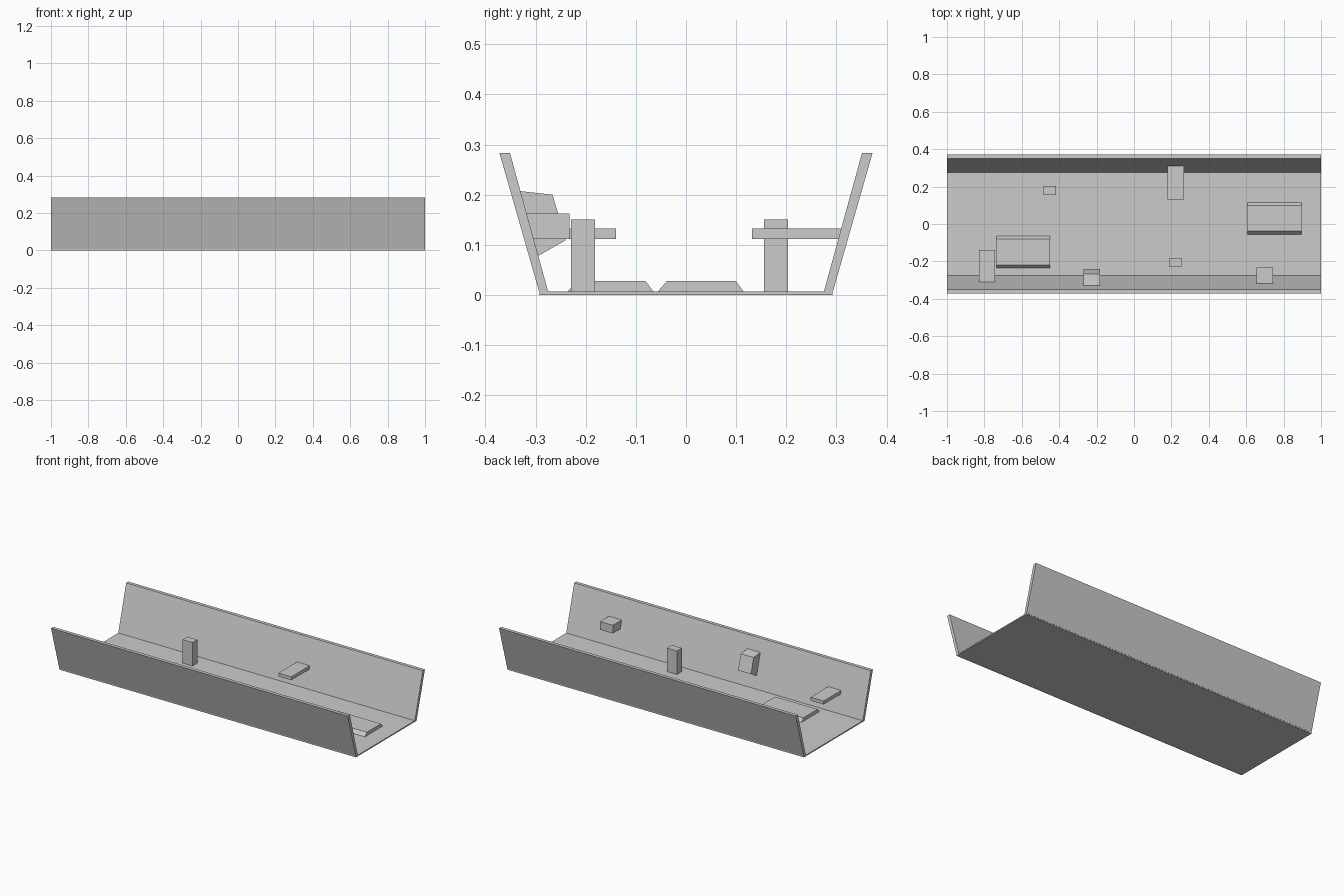
import bpy, bmesh

if "Cube" in bpy.data.objects:
    bpy.data.objects.remove(bpy.data.objects["Cube"])


def extrude_x(name, profile, x0, x1):
    """Solid made from a (y, z) profile swept between x0 and x1."""
    bm = bmesh.new()
    face = bm.faces.new([bm.verts.new((x0, y, z)) for y, z in profile])
    ext = bmesh.ops.extrude_face_region(bm, geom=[face])
    moved = [v for v in ext["geom"] if isinstance(v, bmesh.types.BMVert)]
    bmesh.ops.translate(bm, verts=moved, vec=(x1 - x0, 0, 0))
    bmesh.ops.recalc_face_normals(bm, faces=bm.faces)
    mesh = bpy.data.meshes.new(name)
    bm.to_mesh(mesh)
    bm.free()
    ob = bpy.data.objects.new(name, mesh)
    bpy.context.collection.objects.link(ob)
    return ob


def wall_y(z):
    """Inner wall surface distance from the centre at height z."""
    return 0.275 + (z - 0.007) * (0.351 - 0.275) / 0.276


def rect(y0, y1, z0, z1):
    return [(y0, z0), (y1, z0), (y1, z1), (y0, z1)]


def wall_block(side, y, z0, z1):
    """Horizontal block reaching from the sloped wall to |y|."""
    return [(side * a, z) for a, z in
            ((wall_y(z0), z0), (y, z0), (y, z1), (wall_y(z1), z1))]


FLOOR = 0.007

# Trench floor and two leaning walls
extrude_x("trench_floor", rect(-0.292, 0.292, 0, FLOOR), -1, 1)
for side, label in ((-1, "front"), (1, "back")):
    profile = [(0.275, FLOOR), (0.293, FLOOR), (0.372, 0.283), (0.351, 0.283)]
    extrude_x(label + "_wall", [(side * y, z) for y, z in profile], -1, 1)

# Ledges sticking out of the walls
extrude_x("front_ledge", wall_block(-1, 0.14, 0.112, 0.133), -0.83, -0.742)
extrude_x("back_ledge", wall_block(1, 0.132, 0.112, 0.133), 0.18, 0.267)

# Free-standing posts
extrude_x("back_post", rect(0.156, 0.203, FLOOR, 0.15), -0.484, -0.416)
extrude_x("front_post", rect(-0.229, -0.181, FLOOR, 0.15), 0.188, 0.255)

# Low floor panels with bevelled long edges
for label, x0, y0 in (("right", 0.608, -0.056), ("left", -0.735, -0.236)):
    profile = [(y0, FLOOR), (y0 + 0.171, FLOOR),
               (y0 + 0.155, 0.028), (y0 + 0.018, 0.028)]
    extrude_x(label + "_floor_panel", profile, x0, x0 + 0.287)

# Square box and tilted block on the front wall
extrude_x("wall_box", wall_block(-1, 0.232, 0.112, 0.162), 0.656, 0.742)
extrude_x("tilted_wall_block",
          [(-wall_y(0.078), 0.078), (-0.24, 0.109), (-0.266, 0.2),
           (-wall_y(0.207), 0.207)], -0.27, -0.183)
